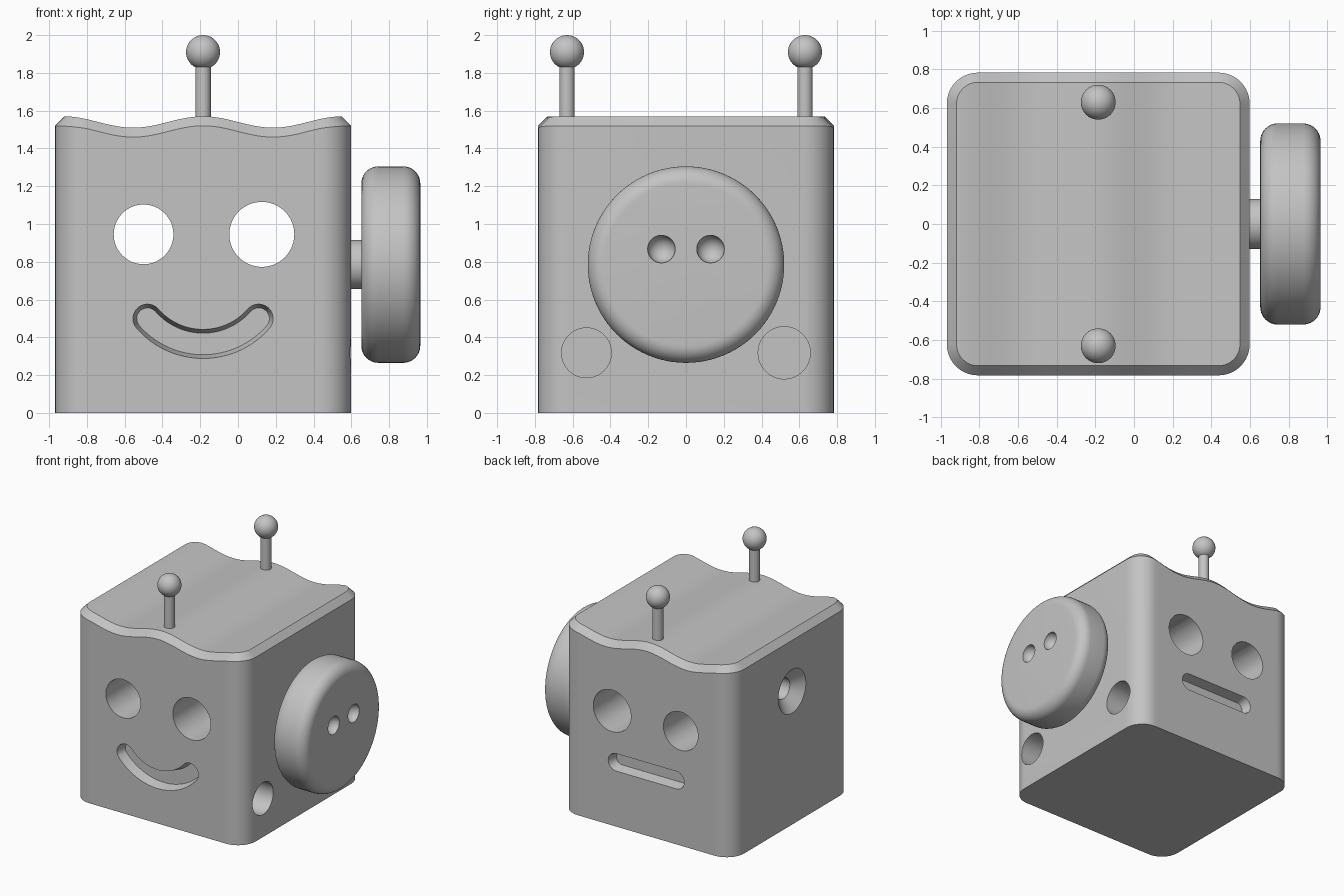
import bpy, bmesh
from math import sin, cos, pi, radians
from mathutils import Vector

cube = bpy.data.objects.get("Cube")
if cube:
    bpy.data.objects.remove(cube, do_unlink=True)

CX, HALF, CORNER, BEVEL = -0.185, 0.783, 0.16, 0.05   # head centre and sizes

grey = bpy.data.materials.new("plain_grey")
grey.use_nodes = True
grey.diffuse_color = (0.55, 0.55, 0.55, 1)
grey.node_tree.nodes["Principled BSDF"].inputs["Base Color"].default_value = (0.55, 0.55, 0.55, 1)


def finish(name, bm):
    bmesh.ops.recalc_face_normals(bm, faces=bm.faces)
    mesh = bpy.data.meshes.new(name)
    bm.to_mesh(mesh)
    bm.free()
    mesh.materials.append(grey)
    obj = bpy.data.objects.new(name, mesh)
    bpy.context.collection.objects.link(obj)
    return obj


def bridge(bm, a, b):
    n = len(a)
    for i in range(n):
        j = (i + 1) % n
        bm.faces.new((a[i], a[j], b[j], b[i]))


def lathe(name, profile, pos, axis, steps=64):
    """Closed solid of revolution; profile holds (radius, height along axis)."""
    bm = bmesh.new()
    quat = Vector(axis).to_track_quat('Z', 'Y')
    place = lambda r, t, h: bm.verts.new(Vector(pos) + quat @ Vector((r * cos(t), r * sin(t), h)))
    rings = [[place(r, 2 * pi * i / steps, h) for i in range(steps)] for r, h in profile]
    for a, b in zip(rings, rings[1:]):
        bridge(bm, a, b)
    bm.faces.new(rings[0])
    bm.faces.new(rings[-1])
    return finish(name, bm)


def ball(name, radius, pos, axis=(0, 0, 1)):
    bm = bmesh.new()
    bmesh.ops.create_uvsphere(bm, u_segments=48, v_segments=24, radius=radius)
    quat = Vector(axis).to_track_quat('Z', 'Y')
    for v in bm.verts:
        v.co = Vector(pos) + quat @ v.co
    return finish(name, bm)


def slot(name, path, width, face_y, inward):
    """Round-ended tapered cutter along a path of (x, z, direction)."""
    def outline(w):
        spots = [(x, z, t - pi / 2) for x, z, t in path]
        x, z, t = path[-1]
        spots += [(x, z, t - pi / 2 + pi * i / 12) for i in range(1, 12)]
        spots += [(x, z, t + pi / 2) for x, z, t in reversed(path)]
        x, z, t = path[0]
        spots += [(x, z, t + pi / 2 + pi * i / 12) for i in range(1, 12)]
        return [(x + w * cos(a), z + w * sin(a)) for x, z, a in spots]
    bm = bmesh.new()
    rings = [[bm.verts.new((x, face_y + d * inward, z)) for x, z in outline(w)]
             for w, d in ((width + 0.005, -0.02), (width - 0.02, 0.08))]
    bridge(bm, *rings)
    bm.faces.new(rings[0])
    bm.faces.new(rings[1])
    return finish(name, bm)


def carve(obj, cutters):
    bpy.context.view_layer.objects.active = obj
    for c in cutters:
        mod = obj.modifiers.new("cut", 'BOOLEAN')
        mod.operation, mod.solver, mod.object = 'DIFFERENCE', 'EXACT', c
        bpy.ops.object.modifier_apply(modifier=mod.name)
        bpy.data.objects.remove(c, do_unlink=True)


def half_outline(inset):
    """Front half of the rounded square, running from -x to +x."""
    h, r = HALF - inset, CORNER - inset
    k = h - r
    arc = [(k + r * sin(pi / 2 * i / 10), -k - r * cos(pi / 2 * i / 10)) for i in range(11)]
    run = [(-k + 2 * k * i / 48, -h) for i in range(1, 48)]
    return [(-x, y) for x, y in reversed(arc)] + run + arc


def wave(x):
    return 1.54 + 0.03 * cos(2 * pi * x / 0.74)


# Head: rounded block with a wavy, chamfered top
bm = bmesh.new()
outer, inner = half_outline(0), half_outline(BEVEL)
crest = [wave(x) for x, y in inner]


def full_ring(half, heights):
    pts = [(x, y, z) for (x, y), z in zip(half, heights)]
    pts += [(x, -y, z) for x, y, z in reversed(pts)]
    return [bm.verts.new((x + CX, y, z)) for x, y, z in pts]


base = full_ring(outer, [0] * len(outer))
rim = full_ring(outer, [z - BEVEL for z in crest])
top = full_ring(inner, crest)
bridge(bm, base, rim)
bridge(bm, rim, top)
bm.faces.new(base)
n = len(top)
for i in range(n // 2 - 1):
    bm.faces.new((top[i], top[i + 1], top[n - 2 - i], top[n - 1 - i]))
head = finish("head", bm)

# Eye tunnels, side holes and sockets
cutters = [lathe("eye_cutter", [(r, -1), (r, 1)], (x, 0, 0.945), (0, 1, 0))
           for x, r in ((-0.5, 0.158), (0.126, 0.172))]
cutters += [lathe("side_cutter", [(r, -0.4), (r, 0.1)], (CX + HALF, y, 0.318), (1, 0, 0))
            for y, r in ((-0.527, 0.132), (0.52, 0.138))]
cutters.append(lathe("ear_cutter", [(0.2, -0.02), (0.18, 0), (0.085, 0.08), (0.085, 0.25)],
                     (CX - HALF, 0, 1.1), (1, 0, 0)))
cutters.append(ball("socket_cutter", 0.21, (CX - HALF, 0, 0.47), (1, 0, 0)))

# Curved mouth on the front, straight mouth on the back
smile = []
for i in range(33):
    t = radians(-49 + 98 * i / 32)
    smile.append((CX + 0.39 * sin(t), 0.755 - 0.39 * cos(t), t))
cutters.append(slot("smile_cutter", smile, 0.077, -HALF, 1))
cutters.append(slot("slot_cutter", [(CX - 0.275, 0.53, 0), (CX + 0.275, 0.53, 0)], 0.072, HALF, -1))
carve(head, cutters)

# Round nose with two dimples, on a short axle
FILLET, RADIUS, X0, X1 = 0.09, 0.52, 0.653, 0.965
edge = [(FILLET * sin(pi / 2 * i / 10), FILLET * cos(pi / 2 * i / 10)) for i in range(11)]
profile = [(RADIUS - FILLET + a, X0 + FILLET - b) for a, b in edge]
profile += [(RADIUS - FILLET + a, X1 - FILLET + b) for a, b in reversed(edge)]
nose = lathe("round_nose", profile, (0, 0, 0.785), (1, 0, 0), 96)
carve(nose, [ball("dimple_cutter", 0.073, (X1, s * 0.13, 0.867), (1, 0, 0)) for s in (-1, 1)])
parts = [head, nose, lathe("nose_axle", [(0.13, 0.58), (0.13, 0.67)], (0, 0, 0.785), (1, 0, 0))]

# Antennae
for side, s in (("front", -1), ("back", 1)):
    parts.append(lathe(side + "_antenna_stalk", [(0.041, 1.5), (0.041, 1.86)],
                       (CX, s * 0.63, 0), (0, 0, 1), 32))
    parts.append(ball(side + "_antenna_ball", 0.09, (CX, s * 0.63, 1.91)))

# Smooth curves, sharp edges
bpy.ops.object.select_all(action='DESELECT')
for p in parts:
    p.select_set(True)
bpy.context.view_layer.objects.active = head
bpy.ops.object.shade_smooth_by_angle(angle=radians(30))
